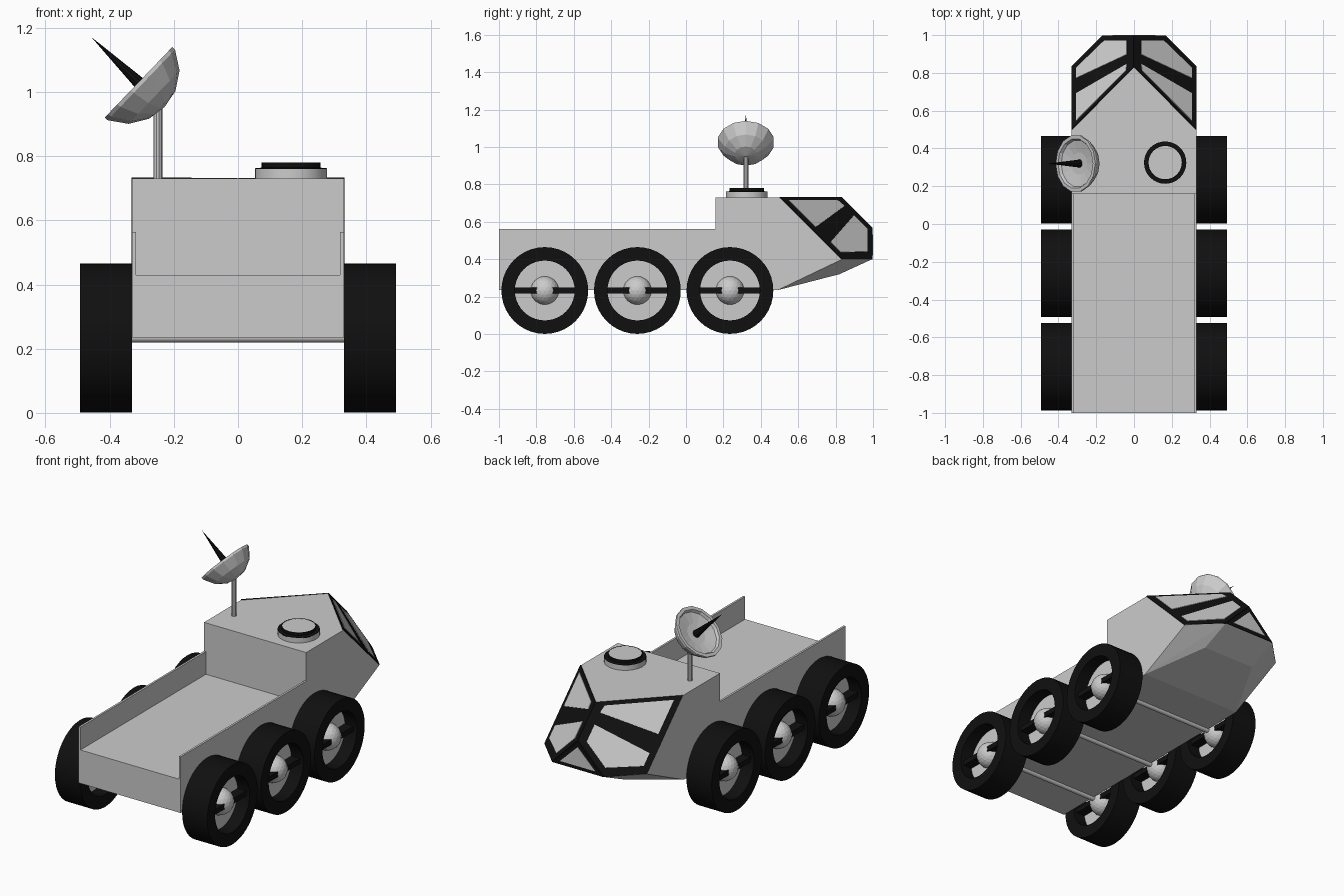
import bpy, bmesh
from math import pi, cos, sin
from mathutils import Vector, Matrix

if "Cube" in bpy.data.objects:
    bpy.data.objects.remove(bpy.data.objects["Cube"])


def material(name, c):
    m = bpy.data.materials.new(name)
    m.diffuse_color = (c, c, c, 1)
    m.use_nodes = True
    m.node_tree.nodes["Principled BSDF"].inputs["Base Color"].default_value = m.diffuse_color
    return m


BLACK = material("black", 0.005)
WHITE = material("white", 0.95)


def finish(name, bm, mat=None, smooth=False):
    bmesh.ops.recalc_face_normals(bm, faces=bm.faces)
    me = bpy.data.meshes.new(name)
    bm.to_mesh(me)
    bm.free()
    ob = bpy.data.objects.new(name, me)
    bpy.context.collection.objects.link(ob)
    if mat:
        me.materials.append(mat)
    if smooth:
        bpy.ops.object.select_all(action='DESELECT')
        bpy.context.view_layer.objects.active = ob
        ob.select_set(True)
        bpy.ops.object.shade_smooth_by_angle(angle=0.6)
    return ob


def box(name, lo, hi, mat=None):
    lo, hi = Vector(lo), Vector(hi)
    bm = bmesh.new()
    bmesh.ops.create_cube(bm, size=1, matrix=Matrix.Translation((lo + hi) / 2)
                          @ Matrix.Diagonal((*(hi - lo), 1)))
    return finish(name, bm, mat)


def lathe(name, profile, centre, axis, segs, mat=None, closed=False, smooth=True):
    """Spin (radius, height) points about an axis through centre."""
    rot = Vector((0, 0, 1)).rotation_difference(Vector(axis)).to_matrix().to_4x4()
    mw = Matrix.Translation(centre) @ rot
    bm = bmesh.new()
    rings = [[bm.verts.new(mw @ Vector((r * cos(2 * pi * i / segs), r * sin(2 * pi * i / segs), h)))
              for i in range(segs)] for r, h in profile]
    for a, b in zip(rings, rings[1:] + (rings[:1] if closed else [])):
        for i in range(segs):
            j = (i + 1) % segs
            bm.faces.new((a[i], a[j], b[j], b[i]))
    bmesh.ops.remove_doubles(bm, verts=bm.verts, dist=1e-5)
    return finish(name, bm, mat, smooth)


def slab(name, pts, normal, lift, mat=None):
    """Thin plate lying on a sloping face, raised by lift."""
    n = Vector(normal).normalized()
    bm = bmesh.new()
    low = [bm.verts.new(Vector(p) - n * 0.004) for p in pts]
    top = [bm.verts.new(Vector(p) + n * lift) for p in pts]
    bm.faces.new(low)
    bm.faces.new(top)
    for i in range(len(pts)):
        j = (i + 1) % len(pts)
        bm.faces.new((low[i], low[j], top[j], top[i]))
    return finish(name, bm, mat)


# Cargo bed, open at the front end
box("bed_floor", (-.33, -1, .235), (.33, .16, .43))
for s in (-1, 1):
    box("bed_side_wall", (min(s * .318, s * .33), -1, .43), (max(s * .318, s * .33), .16, .563))

# Cabin: convex faceted hull
half = [(.33, .158, .235), (.33, .158, .73), (.33, .5, .73), (0, .83, .73), (0, .995, .565),
        (.167, .995, .40), (.33, .835, .40), (.33, .49, .235), (.17, .82, .32)]
bm = bmesh.new()
for x, y, z in half:
    for s in ((-1, 1) if x else (1,)):
        bm.verts.new((s * x, y, z))
bmesh.ops.convex_hull(bm, input=bm.verts)
bmesh.ops.dissolve_limit(bm, angle_limit=0.03, verts=bm.verts, edges=bm.edges)
finish("cabin", bm)

# Windscreen frames and panes on the planes +-x + y + z = K
K = 1.562
frame = [(.33, .5), (0, .832), (0, .995), (.167, .995), (.33, .832)]
upper = [(.303, .545), (.04, .81), (.035, .845), (.303, .69)]
lower = [(.035, .895), (.035, .968), (.155, .968), (.303, .825), (.303, .77)]
for s in (-1, 1):
    for name, pts, lift, mat in (("window_frame", frame, .003, BLACK),
                                 ("upper_window", upper, .006, None),
                                 ("lower_window", lower, .006, None)):
        slab(name, [(s * x, y, K - x - y) for x, y in pts], (s, 1, 1), lift, mat)
slab("nose_frame", [(-.167, .995, .4), (.167, .995, .4), (0, .995, .567)], (0, 1, 0), .003, BLACK)
slab("nose_window", [(-.115, .995, .42), (.115, .995, .42), (0, .995, .532)], (0, 1, 0), .005)

# Roof hatch
H = (.165, .325, 0)
lathe("hatch_base", [(0, .725), (.112, .725), (.112, .76), (0, .76)], H, (0, 0, 1), 32)
lathe("hatch_seal", [(.088, .755), (.112, .755), (.112, .762), (.092, .764), (.092, .78), (.088, .78)],
      H, (0, 0, 1), 32, BLACK, closed=True)
lathe("hatch_cover", [(0, .755), (.088, .755), (.088, .779), (0, .779)], H, (0, 0, 1), 32)

# Dish antenna on a mast
lathe("antenna_mast", [(0, .72), (.014, .72), (.014, .97), (0, .97)], (-.25, .32, 0), (0, 0, 1), 10)
D, A = (-.31, .32, 1.03), (-.72, 0, .69)
lathe("antenna_dish", [(0, -.112), (.06, -.102), (.115, -.067), (.152, -.012), (.152, 0),
                       (.133, 0), (.125, -.015), (.06, -.028), (0, -.03)], D, A, 14, smooth=False)
lathe("antenna_spike", [(0, -.035), (.022, -.035), (0, .205)], D, A, 10, BLACK)

# Wheels, hubs and axles
R, Z = .232, .233
for y in (-.755, -.26, .235):
    lathe("axle", [(0, -.41), (.015, -.41), (.015, .41), (0, .41)], (0, y, .235), (1, 0, 0), 12)
    for s in (-1, 1):
        c = (s * .411, y, Z)
        lathe("tyre", [(.16, -.081), (R, -.081), (R, .081), (.16, .081)], c, (1, 0, 0), 40, BLACK, closed=True)
        lathe("wheel_disc", [(0, -.004), (.162, -.004), (.162, .004), (0, .004)], c, (1, 0, 0), 40, WHITE)
        box("wheel_spoke", (c[0] - .06, y - .162, Z - .015), (c[0] + .06, y + .162, Z + .015), BLACK)
        bm = bmesh.new()
        bmesh.ops.create_icosphere(bm, subdivisions=3, radius=.076, matrix=Matrix.Translation(c))
        finish("wheel_hub", bm)
